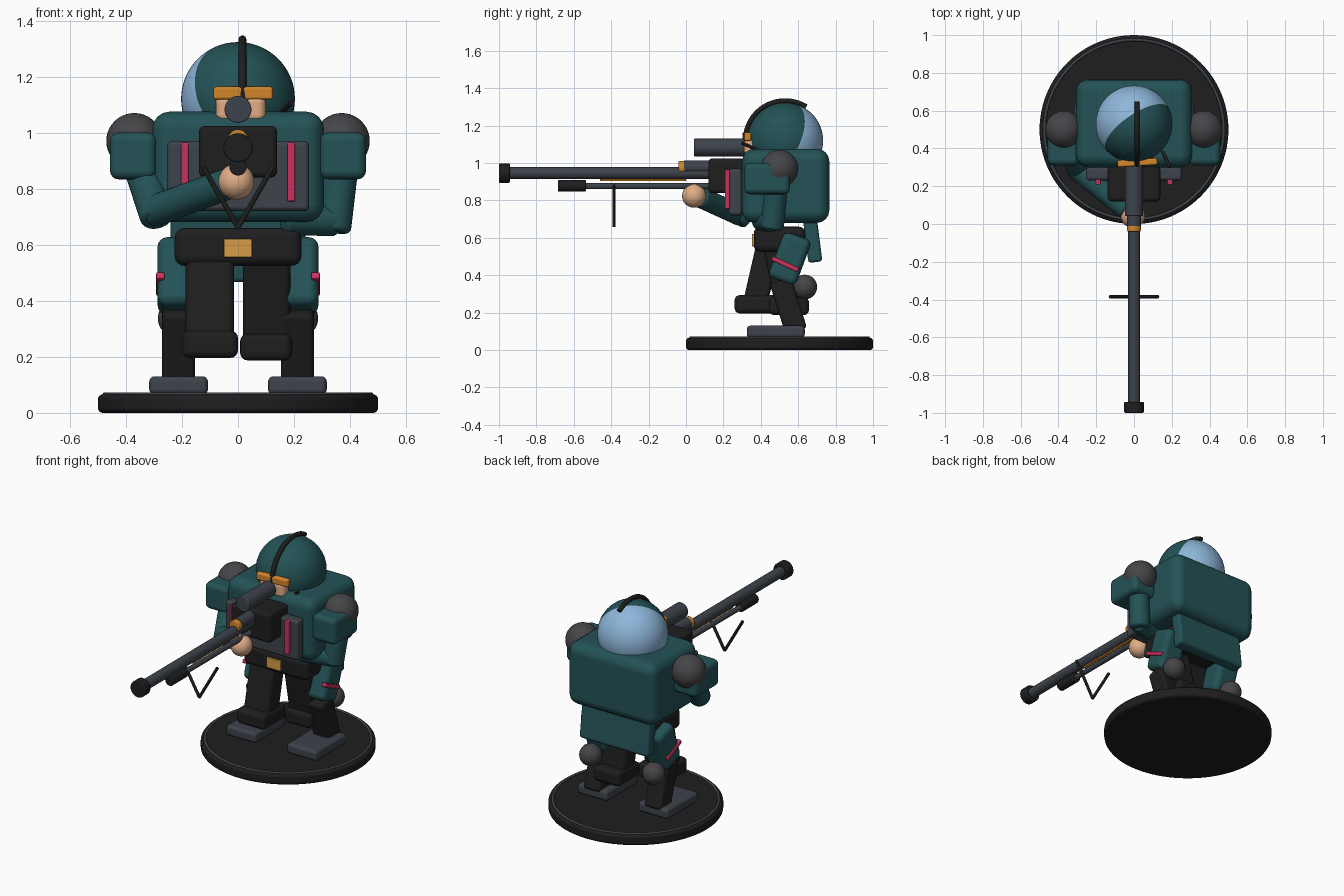
import bpy, bmesh, math
from mathutils import Vector, Matrix

if "Cube" in bpy.data.objects:
    bpy.data.objects.remove(bpy.data.objects["Cube"])


def material(name, *rgb):
    m = bpy.data.materials.new(name)
    m.use_nodes = True
    m.diffuse_color = (*rgb, 1)
    m.node_tree.nodes["Principled BSDF"].inputs["Base Color"].default_value = (*rgb, 1)
    return m


TEAL = material("dark teal", .017, .085, .093)
BLACK = material("charcoal black", .013, .013, .013)
METAL = material("gunmetal", .047, .056, .07)
GREY = material("joint grey", .06, .06, .065)
ORANGE = material("visor orange", .65, .24, .025)
GOLD = material("buckle gold", .68, .33, .06)
PINK = material("crimson pink", .6, .03, .11)
SKIN = material("skin", .75, .42, .24)
BLUE = material("pale blue", .27, .47, .7)


def finish(name, bm, mat, matrix, bevel=0):
    mesh = bpy.data.meshes.new(name)
    bm.to_mesh(mesh)
    bm.free()
    ob = bpy.data.objects.new(name, mesh)
    bpy.context.collection.objects.link(ob)
    ob.matrix_world = matrix
    mesh.materials.append(mat)
    if bevel:
        mod = ob.modifiers.new("Rounded edges", "BEVEL")
        mod.width, mod.segments = bevel, 4
        mod.limit_method, mod.angle_limit = "ANGLE", math.radians(40)
        mod.harden_normals = True
    bpy.ops.object.select_all(action="DESELECT")
    ob.select_set(True)
    bpy.context.view_layer.objects.active = ob
    if bevel:
        bpy.ops.object.shade_smooth()
    else:
        bpy.ops.object.shade_smooth_by_angle(angle=math.radians(40))
    return ob


def frame(a, b):
    """Matrix at the middle of a-b with local z along it and local x kept level."""
    a, b = Vector(a), Vector(b)
    z = (b - a).normalized()
    x = (Vector((1, 0, 0)) - z * z.x).normalized()
    rot = Matrix((x, z.cross(x), z)).transposed().to_4x4()
    return Matrix.Translation((a + b) / 2) @ rot, (b - a).length


def box(name, mat, center, size, bevel=.02, matrix=None):
    bm = bmesh.new()
    bmesh.ops.create_cube(bm, size=1)
    bmesh.ops.scale(bm, vec=size, verts=bm.verts)
    return finish(name, bm, mat, matrix or Matrix.Translation(center), bevel)


def limb(name, mat, a, b, width, depth, bevel=.02):
    m, length = frame(a, b)
    return box(name, mat, None, (width, depth, length), bevel, m)


def rod(name, mat, a, b, r, bevel=0, sides=32):
    m, length = frame(a, b)
    bm = bmesh.new()
    bmesh.ops.create_cone(bm, cap_ends=True, segments=sides, radius1=r, radius2=r, depth=length)
    return finish(name, bm, mat, m, bevel)


def ball(name, mat, center, r):
    bm = bmesh.new()
    bmesh.ops.create_uvsphere(bm, u_segments=32, v_segments=20, radius=r)
    return finish(name, bm, mat, Matrix.Translation(center))


def tube(name, mat, points, r, cyclic=False):
    curve = bpy.data.curves.new(name, "CURVE")
    curve.dimensions, curve.bevel_depth, curve.bevel_resolution = "3D", r, 3
    curve.use_fill_caps = True
    s = curve.splines.new("POLY")
    s.points.add(len(points) - 1)
    for p, co in zip(s.points, points):
        p.co = (*co, 1)
    s.use_cyclic_u, s.use_smooth = cyclic, True
    curve.materials.append(mat)
    ob = bpy.data.objects.new(name, curve)
    bpy.context.collection.objects.link(ob)


# Display base
rod("base_disc", BLACK, (0, .5, 0), (0, .5, .066), .5, .018, 96)
ring = [math.tau * i / 96 for i in range(96)]
tube("base_ring", METAL, [(.475 * math.cos(t), .5 + .475 * math.sin(t), .066) for t in ring], .008, True)

# Paired parts
for side, s in (("left", 1), ("right", -1)):
    box(side + "_foot", METAL, (s * .212, .48, .098), (.21, .31, .065))
    limb(side + "_shin", BLACK, (s * .212, .59, .1), (s * .212, .505, .37), .118, .12)
    limb(side + "_thigh_guard", TEAL, (s * .212, .51, .366), (s * .212, .6, .61), .15, .157, .035)
    limb(side + "_thigh_strap", PINK, (s * .277, .46, .492), (s * .277, .6, .428), .03, .024, .005)
    ball(side + "_knee_joint", GREY, (s * .22, .635, .337), .066)
    ball(side + "_shoulder_joint", GREY, (s * .37, .5, .97), .1)
    box(side + "_shoulder_pad", TEAL, (s * .374, .433, .917), (.166, .245, .168), .032)
    box(side + "_chest_strip", PINK, (s * .19, .225, .86), (.028, .034, .21), .005)

# Inner legs, one forward and one back
limb("right_inner_leg", BLACK, (-.1, .37, .25), (-.1, .45, .6), .173, .13, .025)
box("right_inner_boot", BLACK, (-.1, .375, .245), (.2, .23, .098), .028)
limb("left_inner_leg", BLACK, (.102, .54, .25), (.102, .47, .6), .17, .13, .025)
box("left_inner_boot", BLACK, (.1, .55, .235), (.185, .215, .096), .028)

# Body
box("belt", BLACK, (0, .5, .592), (.452, .275, .135), .035)
box("belt_buckle", GOLD, (0, .362, .588), (.1, .02, .066), .004)
box("torso", TEAL, (0, .533, .878), (.614, .466, .395), .065)
box("chest_plate", METAL, (0, .265, .845), (.508, .07, .25), .018)
limb("back_flap", TEAL, (0, .692, .47), (0, .66, .72), .48, .075, .018)

# Arms
rod("left_upper_arm", TEAL, (.37, .485, .9), (.34, .46, .645), .062, .02)
rod("left_forearm", TEAL, (.355, .46, .685), (.16, .4, .69), .055, .02)
rod("right_upper_arm", TEAL, (-.36, .46, .92), (-.285, .265, .69), .062, .02)
rod("right_forearm", TEAL, (-.315, .3, .715), (-.03, .07, .82), .056, .02)
ball("right_hand", SKIN, (-.006, .043, .825), .064)

# Head: a sphere split by a tilted plane into helmet shell and pale back
HEAD = Vector((0, .53, 1.12))
axis = Vector((.52, -.76, .38)).normalized()
bm = bmesh.new()
bmesh.ops.create_uvsphere(bm, u_segments=48, v_segments=32, radius=.203)
bmesh.ops.bisect_plane(bm, geom=bm.verts[:] + bm.edges[:] + bm.faces[:], plane_co=axis * .032, plane_no=axis)
for f in bm.faces:
    f.material_index = int(f.calc_center_median().dot(axis) < .032)
helmet = finish("helmet", bm, TEAL, Matrix.Translation(HEAD))
helmet.data.materials.append(BLUE)
box("face", SKIN, (.01, .375, 1.085), (.18, .13, .1), .03)
visor = box("visor", ORANGE, (.018, .325, 1.141), (.212, .036, .046), .01)
visor.rotation_euler.z = .06
arc = [math.radians(d) for d in range(58, 186, 4)]
tube("helmet_crest", BLACK,
     [(.016, HEAD.y + .213 * math.cos(t), HEAD.z + .213 * math.sin(t)) for t in arc], .014)
rod("microphone_boom", BLACK, (.15, .385, 1.068), (.19, .3, 1.107), .009)

# Long rifle
rod("barrel", METAL, (0, -.96, .946), (0, .15, .946), .032)
rod("muzzle", BLACK, (0, -1, .946), (0, -.942, .946), .052, .006)
rod("receiver_tube", METAL, (0, -.01, .978), (0, .2, .978), .036)
rod("receiver_ring", ORANGE, (0, -.04, .975), (0, -.005, .975), .036, .006)
box("receiver", BLACK, (0, .215, .932), (.278, .19, .184), .02)
rod("scope", METAL, (0, .043, 1.083), (0, .325, 1.083), .048, .006)
box("barrel_accent", ORANGE, (0, -.23, .909), (.016, .46, .01), .002)
rod("under_rod", METAL, (0, -.55, .876), (0, .13, .876), .016)
rod("under_canister", BLACK, (0, -.685, .878), (0, -.535, .878), .031, .006)
for side, s in (("left", 1), ("right", -1)):
    rod(side + "_bipod_leg", BLACK, (s * .126, -.385, .88), (0, -.385, .662), .009, sides=16)
